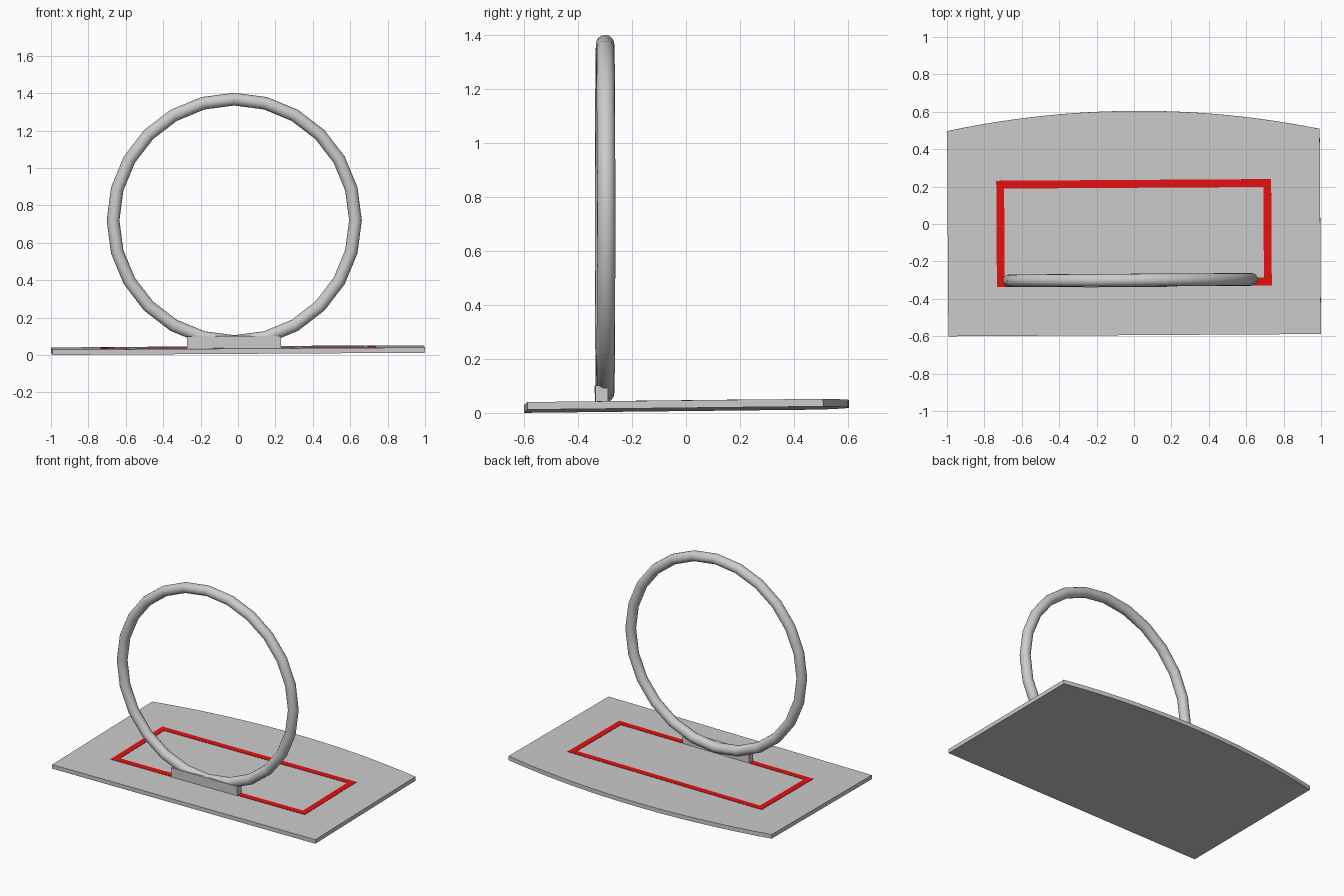
import bpy, bmesh, math
from mathutils import Matrix

if "Cube" in bpy.data.objects:
    bpy.data.objects.remove(bpy.data.objects["Cube"])

# Slight tilt and yaw shared by all the board parts
TILT = (Matrix.Translation((0, 0, 0.0127)) @ Matrix.Rotation(0.0062, 4, 'Z')
        @ Matrix.Rotation(-0.006, 4, 'Y') @ Matrix.Rotation(0.011, 4, 'X'))
THICK = 0.028


def prism(name, outline, z0, z1, matrix=TILT):
    """Extrude a flat xy outline from z0 to z1."""
    bm = bmesh.new()
    face = bm.faces.new([bm.verts.new((x, y, z0)) for x, y in outline])
    ext = bmesh.ops.extrude_face_region(bm, geom=[face])
    for v in ext['geom']:
        if isinstance(v, bmesh.types.BMVert):
            v.co.z = z1
    bmesh.ops.recalc_face_normals(bm, faces=bm.faces)
    bm.transform(matrix)
    mesh = bpy.data.meshes.new(name)
    bm.to_mesh(mesh)
    bm.free()
    obj = bpy.data.objects.new(name, mesh)
    bpy.context.collection.objects.link(obj)
    return obj


def rect(x0, x1, y0, y1):
    return [(x0, y0), (x1, y0), (x1, y1), (x0, y1)]


# Backboard with a shallow curved cap along its far edge
W, BACK, RISE = 0.996, 0.503, 0.102
prism("backboard", rect(-W, W, -0.594, BACK), 0, THICK)
radius = (W * W + RISE * RISE) / (2 * RISE)
half = math.asin(W / radius)
arc = []
for i in range(25):
    a = half - 2 * half * i / 24
    arc.append((radius * math.sin(a), BACK + RISE - radius + radius * math.cos(a)))
prism("curved_cap", arc, 0, THICK)

# Red target frame painted on the board
red = bpy.data.materials.new("red_paint")
red.diffuse_color = (0.8, 0.005, 0.005, 1)
red.use_nodes = True
red.node_tree.nodes["Principled BSDF"].inputs["Base Color"].default_value = red.diffuse_color
X, Y0, Y1, B = 0.735, -0.332, 0.236, 0.042
strips = {
    "frame_front": rect(-X, X, Y0, Y0 + B),
    "frame_back": rect(-X, X, Y1 - B, Y1),
    "frame_left": rect(-X, -X + B, Y0 + B, Y1 - B),
    "frame_right": rect(X - B, X, Y0 + B, Y1 - B),
}
for name, outline in strips.items():
    prism(name, outline, THICK - 0.002, THICK + 0.002).data.materials.append(red)

# Mounting bracket
prism("rim_bracket", rect(-0.275, 0.227, -0.336, -0.29), 0.02, 0.092)

# Hoop rim standing up from the board
bpy.ops.mesh.primitive_torus_add(
    major_segments=24, minor_segments=16, major_radius=0.648, minor_radius=0.034,
    location=(-0.02, -0.3, 0.72), rotation=(math.pi / 2, 0, 0.006))
rim = bpy.context.object
rim.name = "hoop_rim"
bpy.ops.object.shade_smooth_by_angle(angle=math.radians(40))
